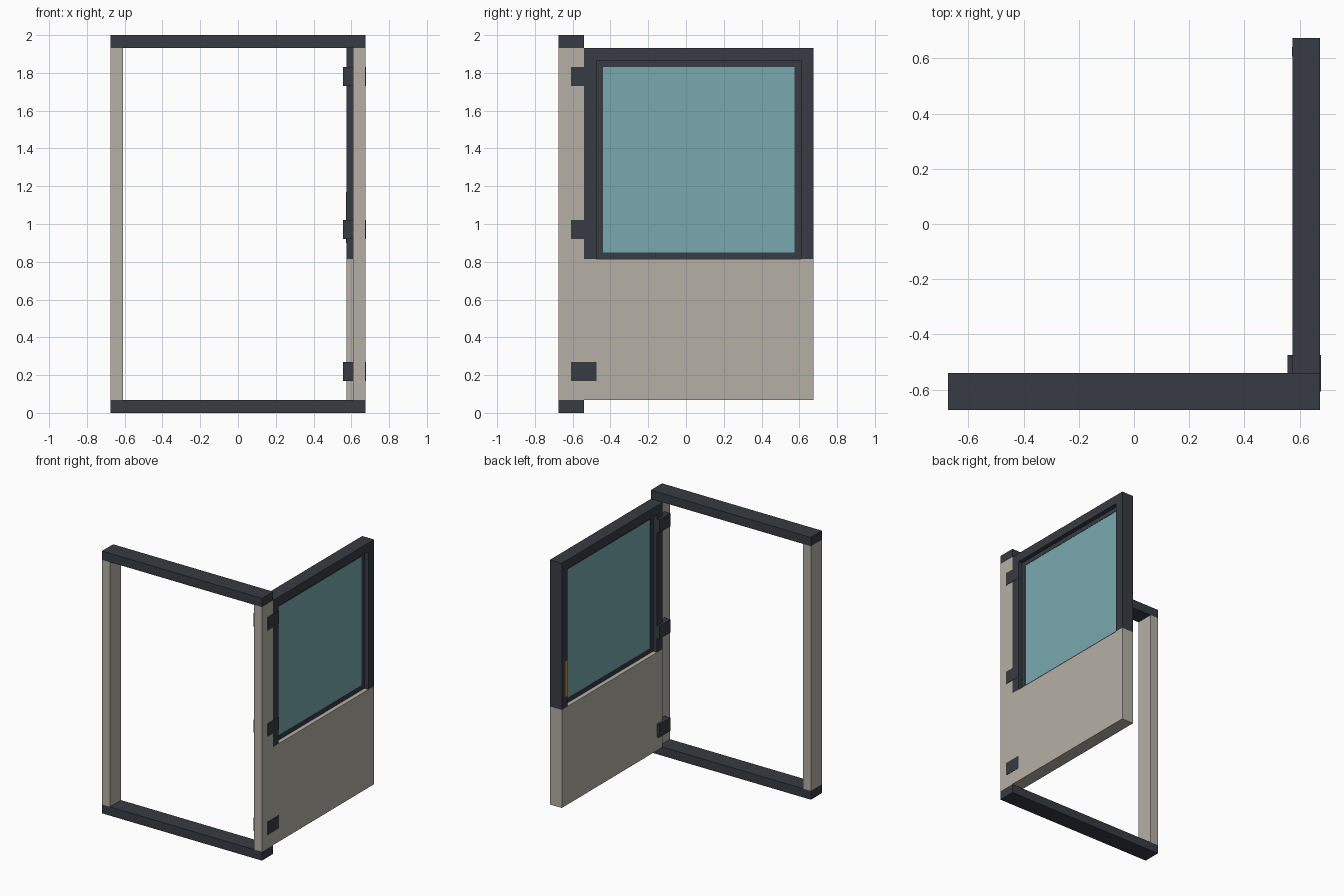
import bpy

if "Cube" in bpy.data.objects:
    bpy.data.objects.remove(bpy.data.objects["Cube"])


def material(name, rgb):
    m = bpy.data.materials.new(name)
    m.diffuse_color = (*rgb, 1.0)
    m.use_nodes = True
    m.node_tree.nodes["Principled BSDF"].inputs["Base Color"].default_value = m.diffuse_color
    return m


DARK = material("dark slate", (0.038, 0.044, 0.054))
BEIGE = material("warm grey", (0.46, 0.435, 0.38))
GLASS = material("teal glass", (0.188, 0.402, 0.429))
AMBER = material("amber", (0.60, 0.26, 0.045))


def box(name, x, y, z, mat):
    """Box from (min, max) ranges on each axis."""
    verts = [(a, b, c) for a in x for b in y for c in z]
    faces = [(0, 1, 3, 2), (4, 6, 7, 5), (0, 4, 5, 1),
             (2, 3, 7, 6), (0, 2, 6, 4), (1, 5, 7, 3)]
    mesh = bpy.data.meshes.new(name)
    mesh.from_pydata(verts, [], faces)
    mesh.materials.append(mat)
    ob = bpy.data.objects.new(name, mesh)
    bpy.context.collection.objects.link(ob)
    return ob


W = 0.675            # half width
T = 0.067            # bar thickness
FY = (-W, -0.541)    # frame depth
DX = (0.575, W)      # door thickness range
Z0, Z1 = T, 2 - T    # opening height

# Door frame
box("frame_sill", (-W, W), FY, (0, Z0), DARK)
box("frame_lintel", (-W, W), FY, (Z1, 2), DARK)
for side, x in (("left", (-W, -W + T)), ("right", (W - T, W))):
    box("frame_post_" + side, x, FY, (Z0, Z1), BEIGE)

# Open door: solid lower panel, dark frame around the window
SILL = 0.815
Y0, Y1 = -0.541, W
box("door_lower_panel", DX, (Y0, Y1), (Z0, SILL), BEIGE)
box("door_hinge_stile", DX, (Y0, Y0 + T), (SILL, Z1), DARK)
box("door_latch_stile", DX, (Y1 - T, Y1), (SILL, Z1), DARK)
box("door_top_rail", DX, (Y0 + T, Y1 - T), (Z1 - T, Z1), DARK)

# Recessed window frame and pane
IX = (0.608, 0.642)
S = 0.034
A, B, TOP = Y0 + T, Y1 - T, Z1 - T
box("window_bar_hinge_side", IX, (A, A + S), (SILL, TOP), DARK)
box("window_bar_latch_side", IX, (B - S, B), (SILL, TOP), DARK)
box("window_bar_bottom", IX, (A + S, B - S), (SILL, SILL + S), DARK)
box("window_bar_top", IX, (A + S, B - S), (TOP - S, TOP), DARK)
box("window_pane", (0.610, 0.640), (A + S, B - S), (SILL + S, TOP - S), GLASS)

# Hinges wrapping post and door
for i, z in enumerate((0.17, 0.92, 1.73)):
    box(f"hinge_{i + 1}", (0.557, W + 0.002), (-0.608, -0.474), (z, z + 0.1), DARK)

# Handle plate on the inner face of the latch stile
box("handle_plate", (0.572, 0.577), (B, B + S), (0.90, 1.17), AMBER)
